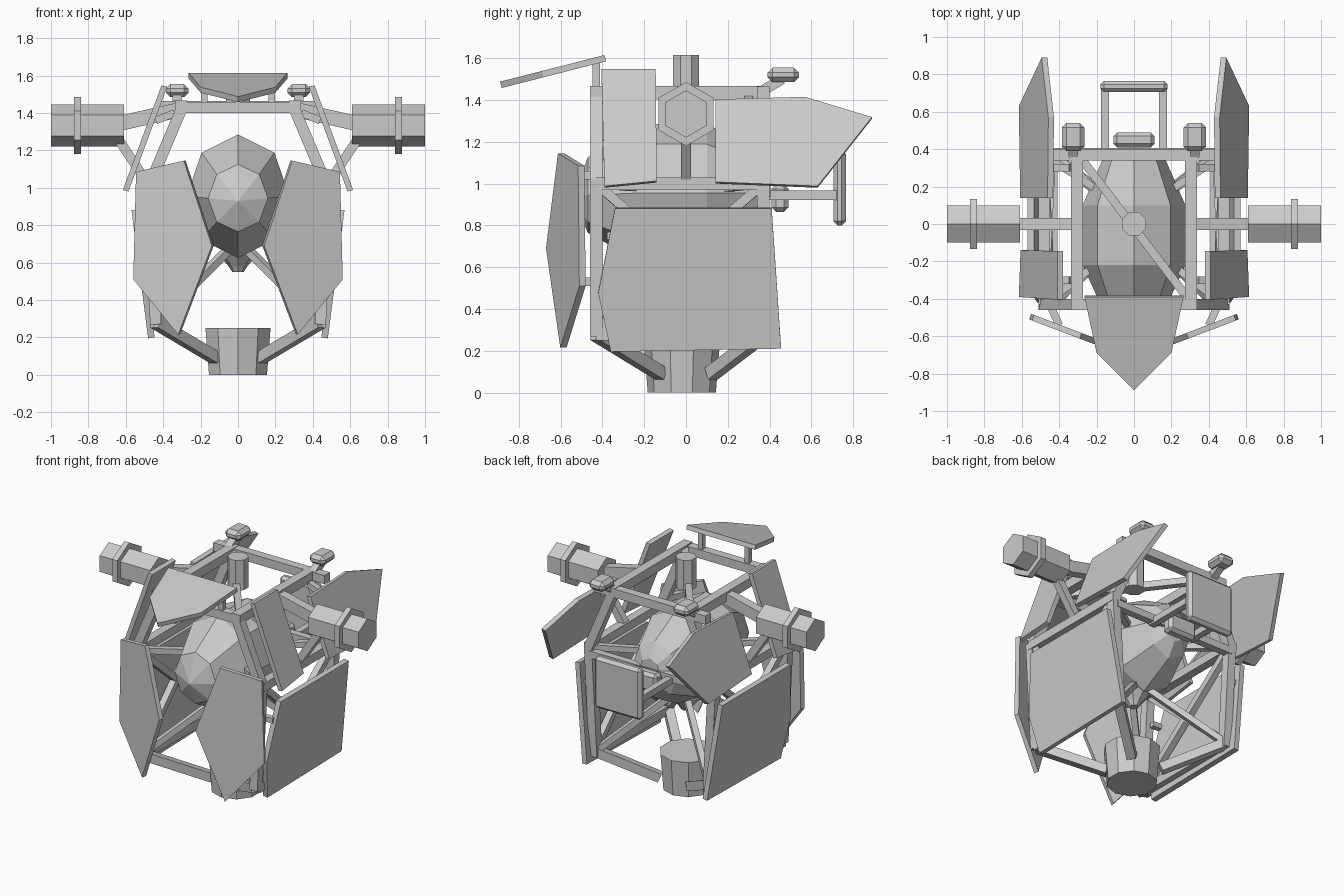
import bpy, bmesh, math
from mathutils import Vector as V, Matrix

if "Cube" in bpy.data.objects:
    bpy.data.objects.remove(bpy.data.objects["Cube"])


def finish(name, bm):
    bmesh.ops.recalc_face_normals(bm, faces=bm.faces)
    me = bpy.data.meshes.new(name)
    bm.to_mesh(me)
    bm.free()
    ob = bpy.data.objects.new(name, me)
    bpy.context.collection.objects.link(ob)
    return ob


def beam(name, a, b, w=0.06, h=None):
    """Square bar from a to b."""
    a, b = V(a), V(b)
    d = (b - a).normalized()
    ref = V((0, 0, 1)) if abs(d.z) < 0.75 else V((0, 1, 0))
    u = d.cross(ref).normalized()
    v = d.cross(u)
    m = Matrix((u, v, d)).transposed().to_4x4()
    m.translation = (a + b) / 2
    bm = bmesh.new()
    bmesh.ops.create_cube(bm, size=1, matrix=m @ Matrix.Diagonal((w, h or w, (b - a).length, 1)))
    return finish(name, bm)


def box(name, centre, size, bevel):
    """Box with chamfered edges."""
    bm = bmesh.new()
    bmesh.ops.create_cube(bm, size=1, matrix=Matrix.Translation(centre) @ Matrix.Diagonal((*size, 1)))
    bmesh.ops.bevel(bm, geom=bm.edges[:], offset=bevel, segments=1, affect='EDGES')
    return finish(name, bm)


def loft(name, rings, n, axis, spin=0.0):
    """Skin n-sided rings (centre, radius a, radius b) along axis x, y or z."""
    bm = bmesh.new()
    loops = []
    for c, ra, rb in rings:
        loop = []
        for i in range(n):
            t = 2 * math.pi * i / n + spin
            p, q = ra * math.cos(t), rb * math.sin(t)
            off = {'x': (0, p, q), 'y': (p, 0, q), 'z': (p, q, 0)}[axis]
            loop.append(bm.verts.new(V(c) + V(off)))
        loops.append(loop)
    for A, B in zip(loops, loops[1:]):
        for i in range(n):
            j = (i + 1) % n
            bm.faces.new((A[i], A[j], B[j], B[i]))
    bm.faces.new(loops[0])
    bm.faces.new(loops[-1])
    return finish(name, bm)


def plate(name, pts, off):
    """Flat armour plate: polygon extruded by a vector."""
    bm = bmesh.new()
    f = bm.faces.new([bm.verts.new(p) for p in pts])
    r = bmesh.ops.extrude_face_region(bm, geom=[f], use_keep_orig=True)
    bmesh.ops.translate(bm, vec=off, verts=[g for g in r['geom'] if isinstance(g, bmesh.types.BMVert)])
    return finish(name, bm)


# bottom nozzle
loft("nozzle", [((0, -0.02, 0), 0.163, 0.163), ((0, -0.02, 0.25), 0.183, 0.183)], 10, 'z', math.pi / 10)

# faceted pod with keel cone
zc = 0.955
loft("pod", [((0, -0.54, 0.93), 0.004, 0.004), ((0, -0.47, 0.945), 0.16, 0.18), ((0, -0.22, zc), 0.275, 0.33),
             ((0, 0.1, zc), 0.275, 0.33), ((0, 0.34, zc), 0.17, 0.2), ((0, 0.4, zc), 0.08, 0.1)], 8, 'y')
loft("keel_cone", [((0, 0, 0.55), 0.03, 0.03), ((0, 0, 0.58), 0.05, 0.05), ((0, 0, 0.65), 0.11, 0.11)], 8, 'z')

# mast on diagonal brace
loft("mast", [((0, 0, 1.405), 0.068, 0.068), ((0, 0, 1.615), 0.068, 0.068)], 8, 'z', math.pi / 8)
beam("mast_brace", (-0.29, 0.36, 1.43), (0.29, -0.4, 1.43), 0.045)

# cross bars
beam("front_cross_bar", (-0.3, -0.43, 1.43), (0.3, -0.43, 1.43))
beam("rear_cross_bar", (-0.43, 0.37, 1.435), (0.43, 0.37, 1.435))
beam("rear_mid_bar", (-0.47, 0.38, 0.96), (0.47, 0.38, 0.96), 0.05)

# nose visor
zs = lambda y: 1.615 + (y + 0.39) * 0.255
plate("visor", [(x, y, zs(y)) for x, y in
                [(-0.265, -0.39), (0.265, -0.39), (0.2, -0.69), (0, -0.89), (-0.2, -0.69)]], (0.0, 0.008, -0.03))

# rear pack and small box
box("rear_pack", (0, 0.735, 0.98), (0.36, 0.06, 0.36), 0.02)
box("rear_box", (0, 0.45, 0.93), (0.22, 0.08, 0.13), 0.02)

for s, side in ((1, "right"), (-1, "left")):
    def P(x, y, z):
        return (s * x, y, z)

    def bar(name, a, b, w=0.06, h=None):
        beam(side + "_" + name, P(*a), P(*b), w, h)

    # frame
    bar("top_rail", (0.305, -0.46, 1.435), (0.305, 0.4, 1.435), 0.065)
    bar("mid_rail", (0.48, -0.43, 1.0), (0.48, 0.4, 1.0))
    bar("low_rail", (0.44, -0.43, 0.28), (0.44, 0.4, 0.28))
    for y, end in ((-0.43, "front"), (0.37, "rear")):
        bar(end + "_pillar", (0.29, y, 1.45), (0.48, y, 1.0))
        bar(end + "_leg", (0.48, y, 1.02), (0.44, y, 0.27))
        bar(end + "_nozzle_strut", (0.44, y, 0.28), (0.12, 0.12 * y / 0.4 + 0.01, 0.09), 0.06)
        bar(end + "_pod_strut", (0.06, y * 0.2, 0.66), (0.43, y, 0.29), 0.04)
        bar(end + "_pod_mount", (0.2, y * 0.5, 0.98), (0.48, y, 1.0), 0.04)
        bar(end + "_side_brace", (0.48, y, 1.0), (0.44, -y - 0.06, 0.3), 0.045)

    # low side plate
    side_x = lambda z: 0.57 + (z - 0.885) * 0.13
    plate(side + "_side_plate", [P(side_x(z), y, z) for y, z in
          [(-0.34, 0.88), (0.41, 0.88), (0.455, 0.21), (-0.36, 0.195), (-0.42, 0.475)]], (-0.035 * s, 0, 0.005))
    for y in (-0.36, 0.37):
        for z in (0.45, 0.75):
            bar("side_plate_mount", (0.45, y, z), (side_x(z) - 0.02, y, z), 0.035)

    # front plate
    front_y = lambda x: -0.67 + (x - 0.14) * 0.38
    plate(side + "_front_plate", [P(x, front_y(x), z) for x, z in
          [(0.29, 1.145), (0.545, 1.085), (0.56, 0.51), (0.32, 0.215), (0.14, 0.69)]], (-0.01 * s, 0.03, 0))
    for z in (0.53, 1.04):
        bar("front_plate_mount", (0.46, -0.41, z), (0.4, front_y(0.4) + 0.03, z), 0.04)

    # tilted upper plates: shoulder and rear wing share one plane
    tilt_x = lambda z: 0.375 + (1.55 - z) * 0.37
    plate(side + "_shoulder_plate", [P(tilt_x(z), y, z) for y, z in
          [(-0.405, 1.54), (-0.145, 1.54), (-0.14, 1.005), (-0.39, 0.98)]], (0.03 * s, 0, 0.008))
    plate(side + "_rear_wing", [P(tilt_x(z), y, z) for y, z in
          [(0.14, 1.395), (0.57, 1.407), (0.89, 1.31), (0.63, 0.98), (0.14, 1.0)]], (0.03 * s, 0, 0.008))
    for y in (-0.3, 0.3):
        bar("upper_plate_mount", (0.34, y, 1.4), (0.44, y, 1.36), 0.04)

    # side thruster with flange and arms
    for name, x0, x1, r in (("thruster", 0.61, 1.0, 0.113), ("thruster_flange", 0.84, 0.878, 0.153)):
        loft(side + "_" + name, [(P(x0, 0, 1.333), r, r), (P(x1, 0, 1.333), r, r)], 6, 'x', math.pi / 6)
    bar("thruster_arm", (0.3, 0, 1.42), (0.63, 0, 1.345), 0.065, 0.08)
    bar("thruster_strut", (0.64, 0, 1.26), (0.48, 0, 1.02), 0.05)

    # rear lamp pod
    box(side + "_lamp", P(0.325, 0.465, 1.52), (0.12, 0.15, 0.07), 0.024)
    bar("lamp_stem", (0.325, 0.36, 1.44), (0.325, 0.46, 1.5), 0.05)

    # rear pack rails and visor posts
    bar("pack_rail", (0.155, 0.36, 0.945), (0.155, 0.72, 0.945), 0.045)
    bar("visor_post", (0.18, -0.43, 1.45), (0.18, -0.43, 1.59), 0.035)
